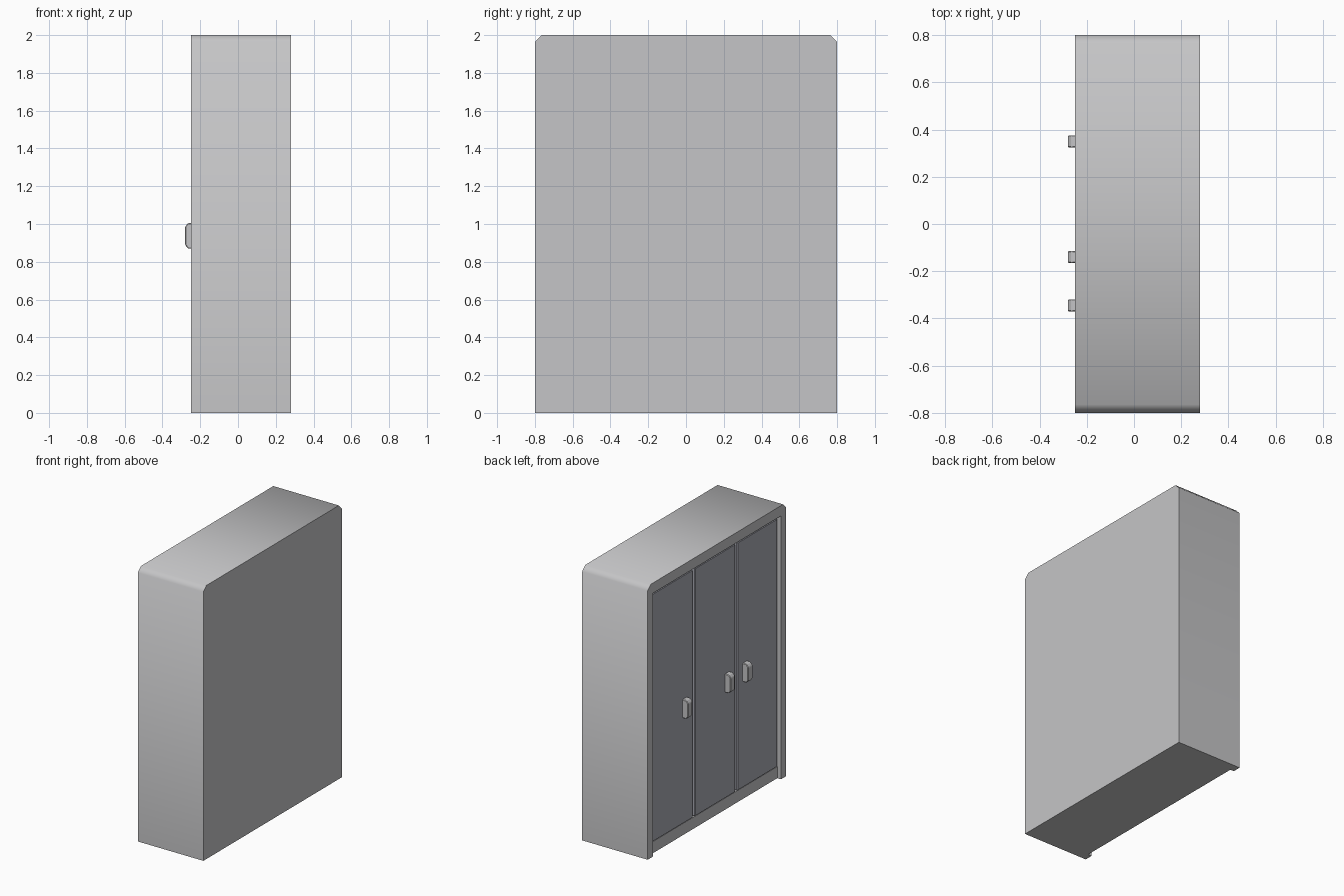
import bpy
import bmesh
import math

cube = bpy.data.objects.get("Cube")
if cube:
    bpy.data.objects.remove(cube, do_unlink=True)


def material(name, rgb):
    mat = bpy.data.materials.new(name)
    mat.use_nodes = True
    mat.diffuse_color = (*rgb, 1)
    mat.node_tree.nodes["Principled BSDF"].inputs["Base Color"].default_value = (*rgb, 1)
    return mat


def prism(name, outline, start, end, mat, axis="x"):
    """Extrude a closed outline, (y, z) along x or (x, z) along y."""
    def place(a, b, d):
        return (d, a, b) if axis == "x" else (a, d, b)

    bm = bmesh.new()
    face = bm.faces.new([bm.verts.new(place(a, b, start)) for a, b in outline])
    grown = bmesh.ops.extrude_face_region(bm, geom=[face])["geom"]
    for v in grown:
        if isinstance(v, bmesh.types.BMVert):
            v.co = place(v.co.y if axis == "x" else v.co.x, v.co.z, end)
    bmesh.ops.recalc_face_normals(bm, faces=bm.faces[:])
    mesh = bpy.data.meshes.new(name)
    bm.to_mesh(mesh)
    bm.free()
    mesh.materials.append(mat)
    obj = bpy.data.objects.new(name, mesh)
    bpy.context.collection.objects.link(obj)
    return obj


def rect(a0, a1, b0, b1):
    return [(a0, b0), (a1, b0), (a1, b1), (a0, b1)]


def smooth(obj):
    bpy.ops.object.select_all(action="DESELECT")
    obj.select_set(True)
    bpy.context.view_layer.objects.active = obj
    bpy.ops.object.shade_smooth_by_angle(angle=math.radians(50))


def bevel(obj, width):
    mod = obj.modifiers.new("edge bevel", "BEVEL")
    mod.width = width
    mod.segments = 1


body_grey = material("light grey", (0.56, 0.56, 0.57))
door_grey = material("blue grey", (0.40, 0.41, 0.46))

FRONT, INNER, BACK = -0.25, -0.20, 0.28
HALF, TOP, CUT = 0.80, 2.0, 0.035
OPEN, OPEN_TOP, PLINTH = 0.74, 1.925, 0.085

# Carcass with chamfered top corners, and the frame around the doors
outer = [(HALF, 0), (HALF, TOP - CUT), (HALF - CUT, TOP),
         (CUT - HALF, TOP), (-HALF, TOP - CUT), (-HALF, 0)]
inner = [(-OPEN, 0), (-OPEN, OPEN_TOP), (OPEN, OPEN_TOP), (OPEN, 0)]
smooth(prism("cabinet_body", outer, INNER, BACK, body_grey))
smooth(prism("door_frame", outer + inner, FRONT, INNER, body_grey))
prism("plinth", rect(-OPEN, OPEN, 0, PLINTH), -0.22, INNER, body_grey)

# Three doors, each with a handle
pitch, half_door = 0.49, 0.2325
handle_y = (-0.345, -0.14, 0.35)
handle_outline = [(-0.23, 0.87), (-0.265, 0.87), (-0.28, 0.89),
                  (-0.28, 0.985), (-0.265, 1.005), (-0.23, 1.005)]
for i, name in enumerate(("right", "middle", "left")):
    y = (i - 1) * pitch
    door = prism(f"{name}_door", rect(y - half_door, y + half_door, PLINTH + 0.01, OPEN_TOP - 0.015),
                 -0.235, INNER, door_grey)
    bevel(door, 0.005)
    h = handle_y[i]
    handle = prism(f"{name}_handle", handle_outline, h - 0.026, h + 0.026, body_grey, "y")
    bevel(handle, 0.004)
